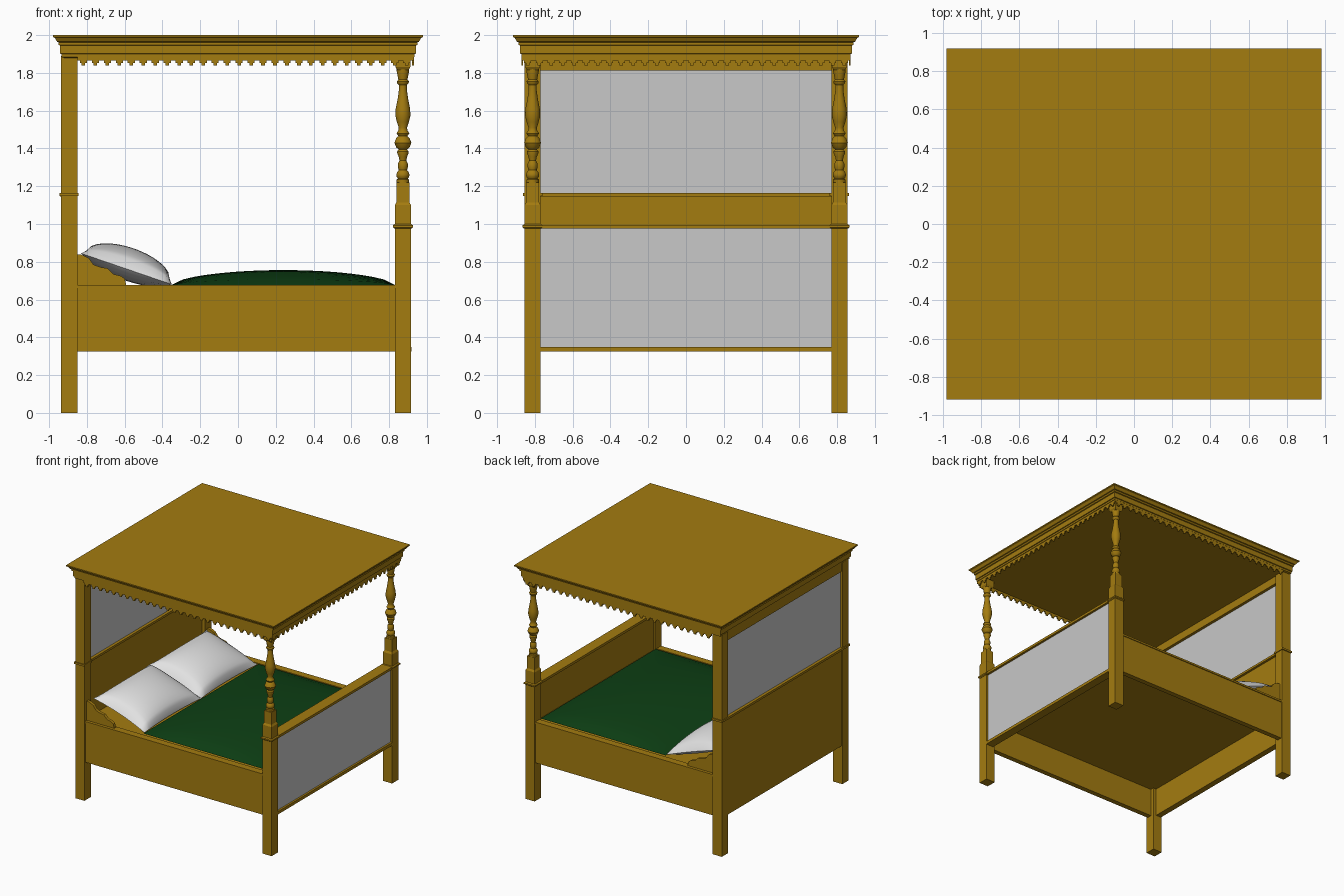
import bpy, bmesh, math
from mathutils import Matrix, Vector

if "Cube" in bpy.data.objects:
    bpy.data.objects.remove(bpy.data.objects["Cube"])


def material(name, rgb):
    m = bpy.data.materials.new(name)
    m.use_nodes = True
    m.diffuse_color = (*rgb, 1)
    m.node_tree.nodes["Principled BSDF"].inputs["Base Color"].default_value = (*rgb, 1)
    return m


wood = material("golden wood", (0.37, 0.2, 0.005))
grey = material("grey panel", (0.58, 0.58, 0.58))
green = material("dark green", (0.004, 0.05, 0.007))
white = material("pillow white", (0.76, 0.76, 0.76))


def finish(name, bm, mat, smooth=None):
    bmesh.ops.recalc_face_normals(bm, faces=bm.faces)
    me = bpy.data.meshes.new(name)
    bm.to_mesh(me)
    bm.free()
    me.materials.append(mat)
    ob = bpy.data.objects.new(name, me)
    bpy.context.collection.objects.link(ob)
    if smooth:
        bpy.ops.object.select_all(action="DESELECT")
        ob.select_set(True)
        bpy.context.view_layer.objects.active = ob
        bpy.ops.object.shade_smooth_by_angle(angle=math.radians(smooth))
    return ob


def box(name, x, y, z, mat=wood):
    """Box from (min, max) pairs."""
    bm = bmesh.new()
    bmesh.ops.create_cube(bm, size=1)
    for v in bm.verts:
        v.co = [r[0] + (c + 0.5) * (r[1] - r[0]) for c, r in zip(v.co, (x, y, z))]
    return finish(name, bm, mat)


def loft(name, rings, mat=wood, smooth=None):
    """Join rings of points and cap both ends."""
    bm = bmesh.new()
    loops = [[bm.verts.new(p) for p in ring] for ring in rings]
    for a, b in zip(loops, loops[1:]):
        n = len(a)
        for i in range(n):
            bm.faces.new((a[i], a[(i + 1) % n], b[(i + 1) % n], b[i]))
    bm.faces.new(loops[0])
    bm.faces.new(loops[-1])
    return finish(name, bm, mat, smooth)


def plate(name, pts, to_world, depth):
    """Flat outline given in 2D, placed by to_world and extruded along depth."""
    bm = bmesh.new()
    face = bm.faces.new([bm.verts.new(to_world(a, b)) for a, b in pts])
    out = bmesh.ops.extrude_face_region(bm, geom=[face])["geom"]
    bmesh.ops.translate(bm, vec=depth, verts=[g for g in out if isinstance(g, bmesh.types.BMVert)])
    bmesh.ops.triangulate(bm, faces=[f for f in bm.faces if len(f.verts) > 4])
    return finish(name, bm, wood)


def cushion(name, centre, half, rise, sag, pinch, tilt, mat, power, n=20):
    """Puffed sheet pair; pinch draws the edge middles inward."""
    bm = bmesh.new()
    turn = Matrix.Rotation(tilt, 3, "Y")
    for height in (rise, -sag):
        grid = []
        for i in range(n + 1):
            row = []
            for j in range(n + 1):
                u, v = 2 * i / n - 1, 2 * j / n - 1
                puff = ((1 - u * u) * (1 - v * v)) ** power
                p = Vector((half[0] * u * (1 - pinch * (1 - v * v)),
                            half[1] * v * (1 - pinch * (1 - u * u)), height * puff))
                row.append(bm.verts.new(Vector(centre) + turn @ p))
            grid.append(row)
        for i in range(n):
            for j in range(n):
                bm.faces.new((grid[i][j], grid[i + 1][j], grid[i + 1][j + 1], grid[i][j + 1]))
    bmesh.ops.remove_doubles(bm, verts=bm.verts, dist=0.0005)
    return finish(name, bm, mat, 60)


# Canopy: moulded cornice with flat top and ceiling
cornice = [(0.06, 1.88), (0.045, 1.885), (0.045, 1.9), (0.038, 1.902), (0.038, 1.945),
           (0.03, 1.948), (0.03, 1.962), (0.022, 1.965), (0.01, 1.985), (0, 1.99), (0, 2)]
loft("canopy_cornice", [[(sx * (0.98 - i), sy * (0.917 - i), z)
                         for sx, sy in ((-1, -1), (1, -1), (1, 1), (-1, 1))] for i, z in cornice])


# Stepped fretwork under the cornice
def fringe(start, end):
    count = round((end - start) / 0.063)
    w = (end - start) / count
    pts = [(start, 1.885)]
    steps = [(0, 1.866), (0.2, 1.866), (0.2, 1.853), (0.35, 1.853), (0.35, 1.839),
             (0.65, 1.839), (0.65, 1.853), (0.8, 1.853), (0.8, 1.866)]
    for k in range(count):
        pts += [(start + (k + f) * w, z) for f, z in steps]
    return pts + [(end, 1.866), (end, 1.885)]


for side, label in ((-1, "right"), (1, "left")):
    plate("fretwork_" + label, fringe(-0.85, 0.925),
          lambda a, b: (a, side * 0.862, b), (0, side * 0.009, 0))
plate("fretwork_foot", fringe(-0.87, 0.87), lambda a, b: (0.922, a, b), (0.009, 0, 0))

# Turned upper post profile: radius, height
turning = [(0.033, 1.22), (0.033, 1.235), (0.026, 1.24), (0.033, 1.25), (0.035, 1.262),
           (0.03, 1.275), (0.022, 1.285), (0.026, 1.3), (0.026, 1.32), (0.018, 1.335),
           (0.022, 1.355), (0.03, 1.375), (0.03, 1.385), (0.022, 1.395), (0.035, 1.405),
           (0.045, 1.43), (0.035, 1.455), (0.024, 1.465), (0.034, 1.48), (0.024, 1.495),
           (0.022, 1.51), (0.032, 1.54), (0.04, 1.575), (0.038, 1.61), (0.028, 1.66),
           (0.021, 1.71), (0.021, 1.735), (0.03, 1.745), (0.032, 1.755), (0.024, 1.765),
           (0.028, 1.785), (0.033, 1.81), (0.033, 1.83)]


def square(y, r, z):
    return [(0.873 + sx * r, y + sy * r, z) for sx, sy in ((-1, -1), (1, -1), (1, 1), (-1, 1))]


for s, label in ((-1, "right"), (1, "left")):
    y = s * 0.812
    # Foot posts
    loft("foot_post_" + label, [square(y, r, z) for r, z in
                                ((0.043, 0), (0.043, 1.1), (0.034, 1.115), (0.034, 1.22))])
    loft("foot_post_turning_" + label,
         [[(0.873 + r * math.cos(k * math.tau / 20), y + r * math.sin(k * math.tau / 20), z)
           for k in range(20)] for r, z in turning], smooth=35)
    loft("foot_post_top_" + label, [square(y, r, z) for r, z in
                                    ((0.03, 1.815), (0.039, 1.83), (0.039, 1.89))])
    loft("foot_post_collar_" + label, [square(y, r, z) for r, z in
                                       ((0.044, 0.975), (0.053, 0.982), (0.053, 0.993), (0.044, 1.0))])
    # Head posts
    yr = sorted((s * 0.769, s * 0.855))
    box("head_post_" + label, (-0.937, -0.851), yr, (0, 1.89))
    box("head_post_collar_" + label, (-0.945, -0.845), (yr[0] - 0.009, yr[1] + 0.009), (1.148, 1.164))
    # Side rails with a slim cap
    box("side_rail_" + label, (-0.86, 0.84), sorted((s * 0.8, s * 0.843)), (0.325, 0.66))
    box("side_rail_cap_" + label, (-0.86, 0.84), sorted((s * 0.79, s * 0.85)), (0.66, 0.676))
    # Scrolled bracket at the head end of each rail
    scroll = [(-0.86, 0.67), (-0.86, 0.84), (-0.83, 0.838), (-0.79, 0.82), (-0.765, 0.785),
              (-0.73, 0.772), (-0.69, 0.765), (-0.66, 0.735), (-0.62, 0.725), (-0.6, 0.71), (-0.59, 0.67)]
    plate("scroll_bracket_" + label, scroll, lambda a, b: (a, s * 0.8, b), (0, s * 0.025, 0))

# Footboard: wooden inside, pale outer panel, top and bottom mouldings
box("footboard", (0.845, 0.893), (-0.78, 0.78), (0.33, 0.98))
box("footboard_panel", (0.893, 0.901), (-0.77, 0.77), (0.35, 0.975), grey)
box("footboard_top_rail", (0.825, 0.92), (-0.78, 0.78), (0.975, 0.996))
box("footboard_bottom_rail", (0.845, 0.918), (-0.77, 0.77), (0.325, 0.35))

# Headboard: wooden below, pale panel above
box("headboard", (-0.931, -0.88), (-0.78, 0.78), (0.325, 1.15))
box("headboard_middle_rail", (-0.943, -0.86), (-0.78, 0.78), (1.145, 1.164))
box("headboard_panel", (-0.918, -0.885), (-0.78, 0.78), (1.16, 1.82), grey)
box("headboard_top_rail", (-0.93, -0.86), (-0.78, 0.78), (1.812, 1.885))

# Bed base and bedding
box("bed_base", (-0.885, 0.85), (-0.805, 0.805), (0.57, 0.668))
cushion("blanket", (0.24, 0, 0.678), (0.59, 0.775), 0.078, 0.012, 0, 0, green, 0.6)
for s, label in ((-1, "right"), (1, "left")):
    cushion("pillow_" + label, (-0.59, s * 0.378, 0.762), (0.255, 0.385),
            0.115, 0.06, 0.06, 0.33, white, 0.45)
